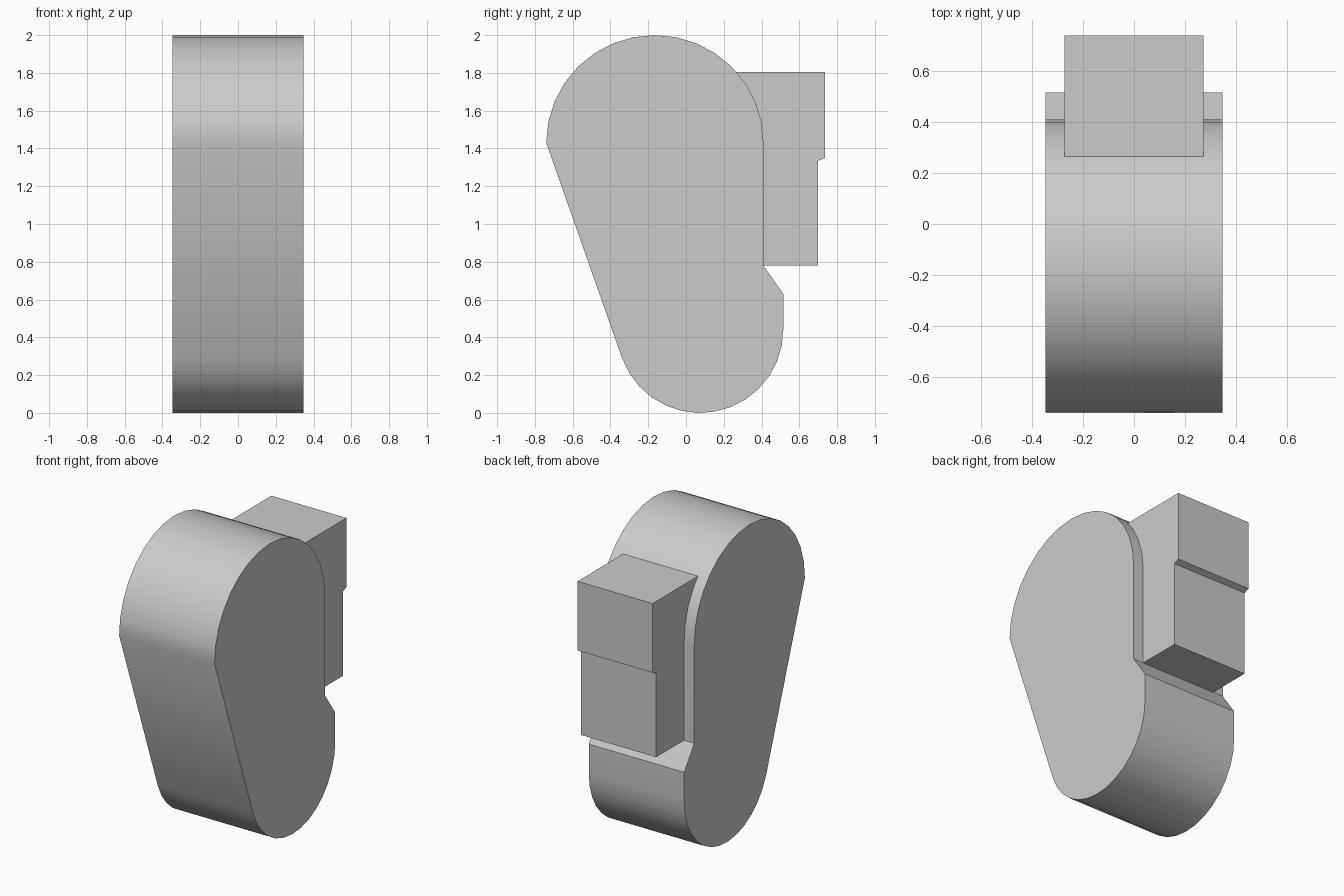
import bpy, bmesh
from math import sin, cos, radians

cube = bpy.data.objects.get("Cube")
if cube:
    bpy.data.objects.remove(cube, do_unlink=True)

grey = bpy.data.materials.new("light_grey")
grey.use_nodes = True
grey.diffuse_color = (0.6, 0.6, 0.6, 1)
grey.node_tree.nodes["Principled BSDF"].inputs["Base Color"].default_value = (0.6, 0.6, 0.6, 1)


def arc(cy, cz, ry, rz, start, end, steps):
    """Points of an arc in the y-z plane, angles in degrees."""
    angles = [radians(start + (end - start) * i / steps) for i in range(steps + 1)]
    return [(cy + ry * cos(a), cz + rz * sin(a)) for a in angles]


def extrude_profile(name, profile, half_width):
    """Solid made by sweeping a y-z outline across x."""
    bm = bmesh.new()
    face = bm.faces.new([bm.verts.new((-half_width, y, z)) for y, z in profile])
    swept = bmesh.ops.extrude_face_region(bm, geom=[face])["geom"]
    moved = [v for v in swept if isinstance(v, bmesh.types.BMVert)]
    bmesh.ops.translate(bm, verts=moved, vec=(2 * half_width, 0, 0))
    bmesh.ops.recalc_face_normals(bm, faces=bm.faces)
    mesh = bpy.data.meshes.new(name)
    bm.to_mesh(mesh)
    bm.free()
    mesh.materials.append(grey)
    obj = bpy.data.objects.new(name, mesh)
    bpy.context.collection.objects.link(obj)
    return obj


# Rounded body: large top arc, sloping front, small bottom arc, notched back
top = arc(-0.165, 1.43, 0.575, 0.57, 0, 180, 16)
bottom = arc(0.075, 0.44, 0.44, 0.44, 200, 360, 14)
body = extrude_profile("body", top + bottom + [(0.515, 0.63), (0.41, 0.78)], 0.347)
bpy.ops.object.select_all(action="DESELECT")
body.select_set(True)
bpy.context.view_layer.objects.active = body
bpy.ops.object.shade_smooth_by_angle(angle=radians(30))

# Stepped block on the back
extrude_profile("back_block", [
    (0.2, 0.78), (0.7, 0.78), (0.7, 1.335), (0.737, 1.35), (0.737, 1.805), (0.2, 1.805),
], 0.273)
